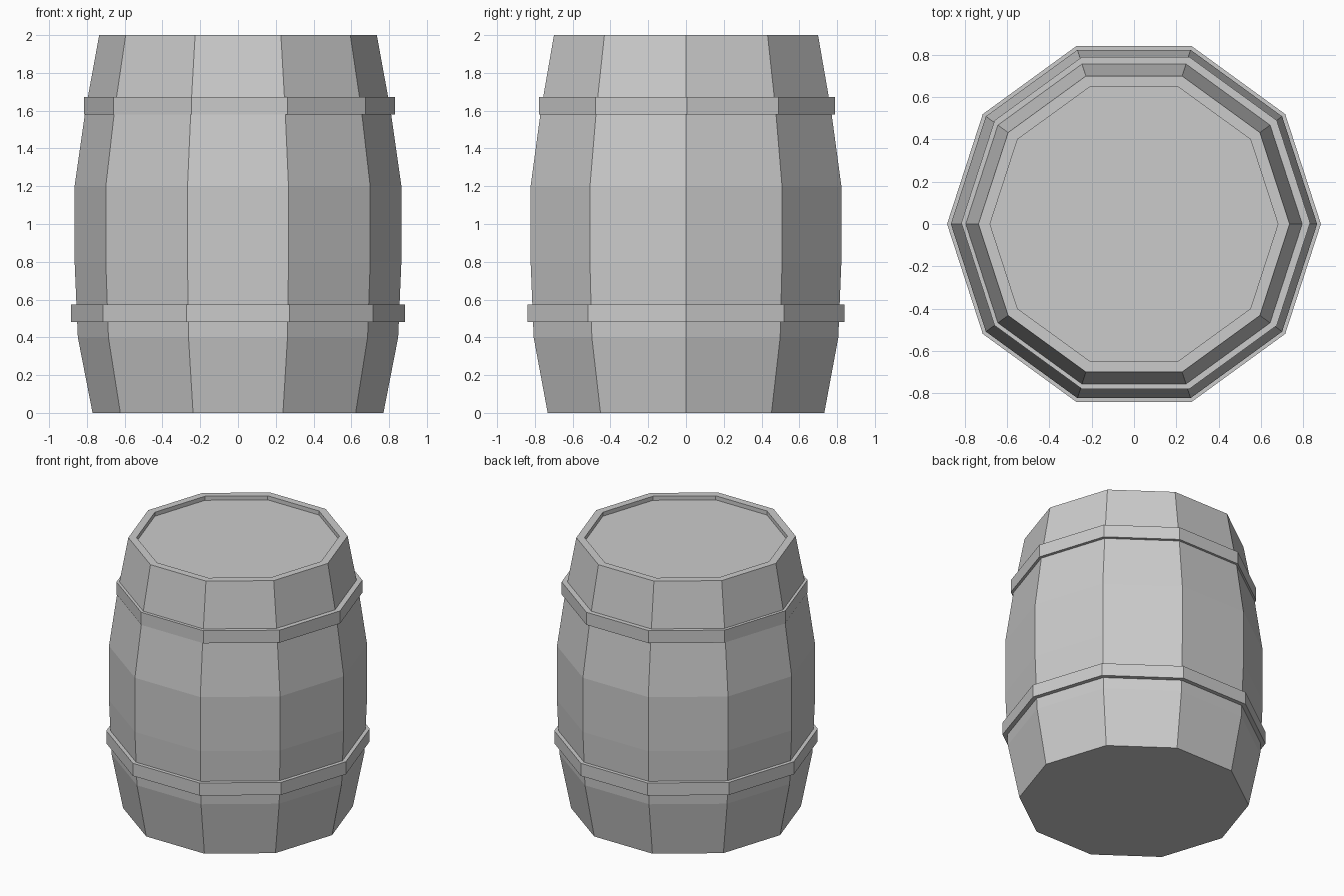
import bpy, bmesh
from math import cos, sin, tau

if "Cube" in bpy.data.objects:
    bpy.data.objects.remove(bpy.data.objects["Cube"])

SIDES = 10


def lathe(name, profile, closed=False, offset=(0, 0)):
    """Sweep (radius, z) points round z; cap the ends or close the loop."""
    bm = bmesh.new()
    rings = [[bm.verts.new((offset[0] + r * cos(tau * i / SIDES),
                            offset[1] + r * sin(tau * i / SIDES), z))
              for i in range(SIDES)] for r, z in profile]
    pairs = list(zip(rings, rings[1:]))
    if closed:
        pairs.append((rings[-1], rings[0]))
    else:
        bm.faces.new(rings[0][::-1])
        bm.faces.new(rings[-1])
    for a, b in pairs:
        for i in range(SIDES):
            j = (i + 1) % SIDES
            bm.faces.new((a[i], a[j], b[j], b[i]))
    bmesh.ops.recalc_face_normals(bm, faces=bm.faces[:])
    mesh = bpy.data.meshes.new(name)
    bm.to_mesh(mesh)
    bm.free()
    obj = bpy.data.objects.new(name, mesh)
    bpy.context.collection.objects.link(obj)
    return obj


def hoop(name, radius, z0, z1, offset=(0, 0)):
    inner = radius - 0.05
    return lathe(name, [(inner, z0), (radius, z0), (radius, z1), (inner, z1)],
                 True, offset)


# Bulging body with rim and slightly sunken lid
lathe("barrel_body", [(0.77, 0), (0.848, 0.4), (0.865, 0.8), (0.865, 1.2),
                      (0.808, 1.6), (0.735, 2), (0.68, 2), (0.68, 1.97)])

# Two hoops, the upper one sitting slightly off centre
hoop("lower_hoop", 0.883, 0.48, 0.573)
hoop("upper_hoop", 0.824, 1.58, 1.673, (0.008, 0.005))
